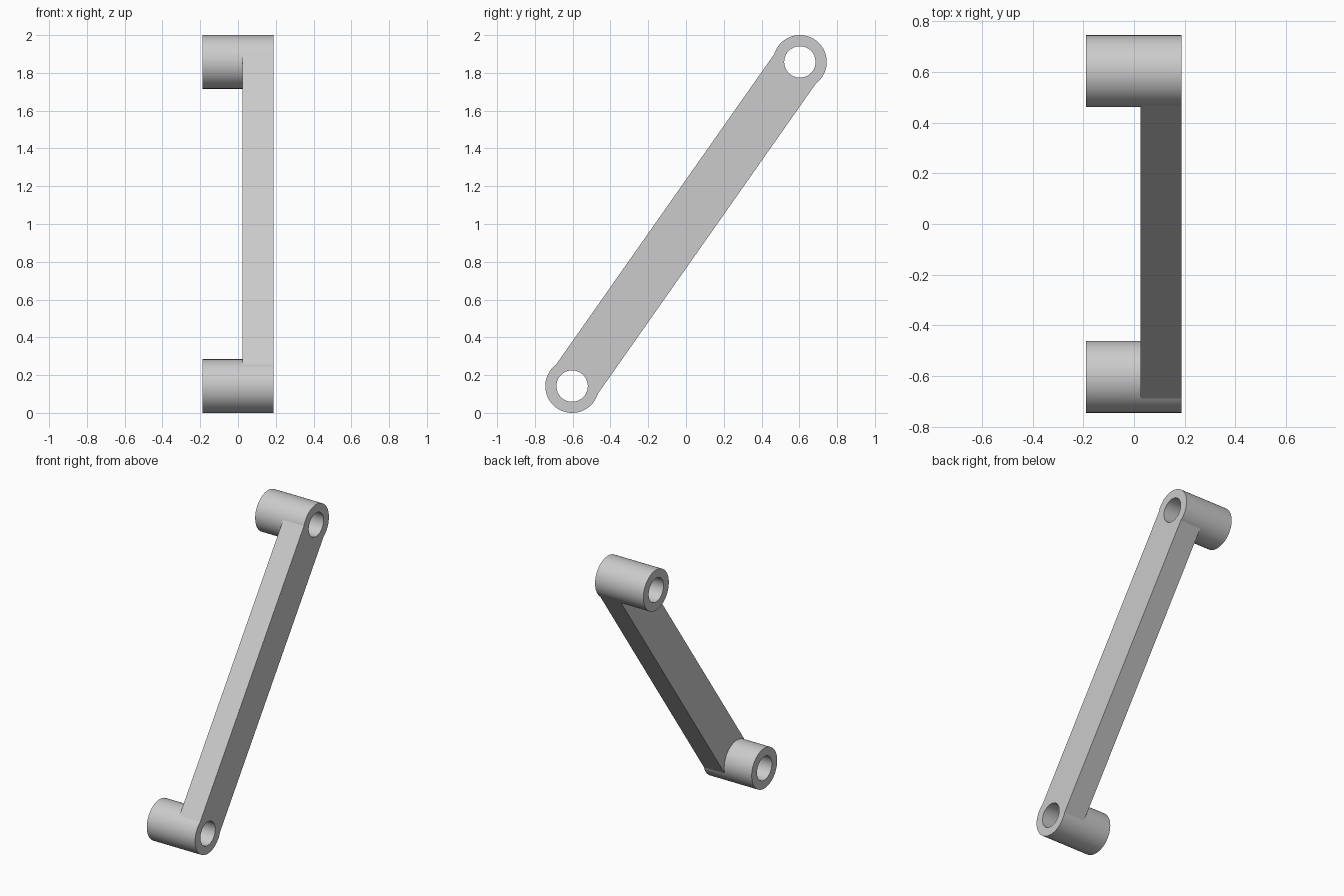
import bpy
import math
from mathutils import Vector

cube = bpy.data.objects.get("Cube")
if cube:
    bpy.data.objects.remove(cube, do_unlink=True)

X_MIN, X_MAX, BAR_X = -0.189, 0.187, 0.025
BOSS_R, HOLE_R, BAR_HALF = 0.142, 0.083, 0.135
LOW, HIGH = Vector((0, -0.603, 0.142)), Vector((0, 0.603, 1.858))

grey = bpy.data.materials.new("light grey")
grey.use_nodes = True
colour = (0.6, 0.6, 0.6, 1)
grey.diffuse_color = colour
grey.node_tree.nodes["Principled BSDF"].inputs["Base Color"].default_value = colour


def cylinder_x(name, centre, radius, x0, x1):
    """Cylinder lying along x."""
    bpy.ops.mesh.primitive_cylinder_add(
        vertices=96, radius=radius, depth=x1 - x0,
        location=((x0 + x1) / 2, centre.y, centre.z), rotation=(0, math.pi / 2, 0))
    obj = bpy.context.object
    obj.name = name
    obj.data.materials.append(grey)
    return obj


def combine(target, other, operation):
    """Apply a boolean and remove the helper."""
    mod = target.modifiers.new(operation.lower(), 'BOOLEAN')
    mod.operation = operation
    mod.solver = 'EXACT'
    mod.object = other
    bpy.context.view_layer.objects.active = target
    bpy.ops.object.modifier_apply(modifier=mod.name)
    bpy.data.objects.remove(other, do_unlink=True)


# Slanted bar running between the two boss centres
span = HIGH - LOW
bpy.ops.mesh.primitive_cube_add(
    size=1, location=((BAR_X + X_MAX) / 2, 0, 1),
    rotation=(-math.atan2(span.y, span.z), 0, 0))
arm = bpy.context.object
arm.name = "link_arm"
arm.scale = (X_MAX - BAR_X, 2 * BAR_HALF, span.length)
arm.data.materials.append(grey)
bpy.ops.object.transform_apply(location=True, rotation=True, scale=True)

# Round bosses at both ends, then the through holes
for centre in (LOW, HIGH):
    combine(arm, cylinder_x("boss", centre, BOSS_R, X_MIN, X_MAX), 'UNION')
for centre in (LOW, HIGH):
    hole = cylinder_x("hole_cutter", centre, HOLE_R, X_MIN - 0.1, X_MAX + 0.1)
    hole.hide_render = True
    combine(arm, hole, 'DIFFERENCE')

# Smooth round walls with crisp rims
bpy.ops.object.select_all(action='DESELECT')
arm.select_set(True)
bpy.context.view_layer.objects.active = arm
bpy.ops.object.shade_smooth_by_angle(angle=math.radians(15))
